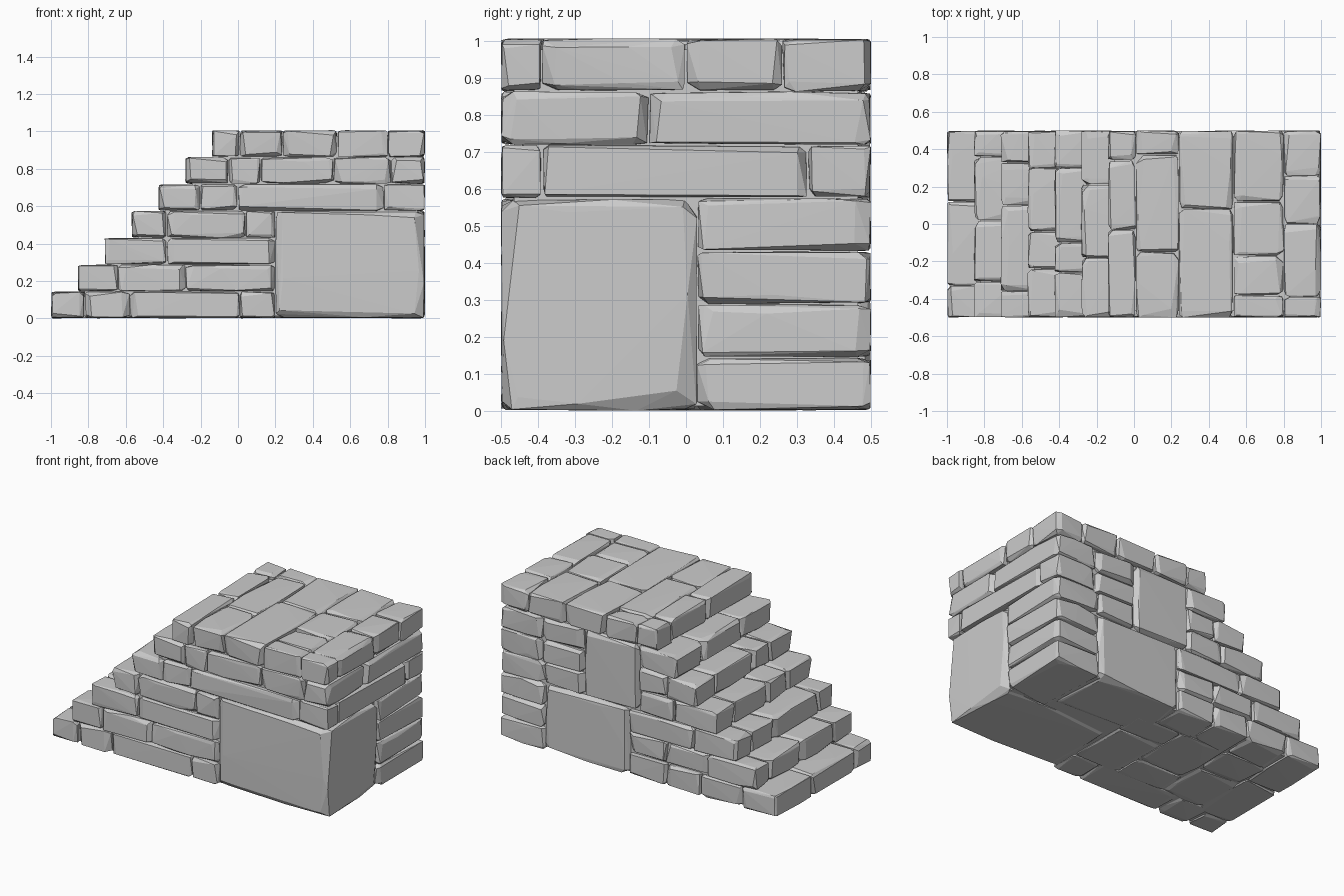
import bpy, bmesh, random
from itertools import product

if "Cube" in bpy.data.objects:
    bpy.data.objects.remove(bpy.data.objects["Cube"])

random.seed(11)
H = 1.006 / 7                       # course height
D = 1.0 / 7                         # tread depth
X0 = [-1 + D * 1.005 * i for i in range(7)]


def stone(bm, x, y, z, rough=1.0):
    """Chiselled block: hull of a box whose corners are cut unevenly."""
    box = (x, y, z)
    dim = [b - a for a, b in box]
    cut = [min(0.05, 0.2 * d) * rough for d in dim]
    part = bmesh.new()
    for n in range(3):
        u, v = [a for a in range(3) if a != n]
        for side in (0, 1):
            ends = list(product((0, 1), (0, 1)))
            # long stones get an extra irregular point along each long edge
            if dim[u] > 0.3:
                ends += [(random.uniform(.3, .7), 0), (random.uniform(.3, .7), 1)]
            if dim[v] > 0.3:
                ends += [(0, random.uniform(.3, .7)), (1, random.uniform(.3, .7))]
            for eu, ev in ends:
                p = [0, 0, 0]
                p[n] = box[n][side] + (1 - 2 * side) * random.uniform(0, 0.006)
                for a, e in ((u, eu), (v, ev)):
                    c = cut[a] * random.uniform(0.12, 0.95)
                    lo, hi = box[a]
                    p[a] = lo + c if e == 0 else hi - c if e == 1 else lo + e * dim[a]
                part.verts.new(p)
    bmesh.ops.convex_hull(part, input=part.verts[:])
    loose = [w for w in part.verts if not w.link_faces]
    bmesh.ops.delete(part, geom=loose, context='VERTS')
    me = bpy.data.meshes.new("tmp")
    part.to_mesh(me)
    part.free()
    bm.from_mesh(me)
    bpy.data.meshes.remove(me)


def finish(name, bm):
    bmesh.ops.recalc_face_normals(bm, faces=bm.faces[:])
    me = bpy.data.meshes.new(name)
    bm.to_mesh(me)
    bm.free()
    ob = bpy.data.objects.new(name, me)
    bpy.context.collection.objects.link(ob)


def spans(cuts):
    return list(zip(cuts, cuts[1:]))


# inner core, a plain staircase set back from the surface
bm = bmesh.new()
pts = [(0.96, 0.012)]
for i in range(7):
    a = X0[i] + 0.035
    pts += [(a, 0.012 if i == 0 else H * i - 0.03), (a, H * (i + 1) - 0.03)]
pts.append((0.96, H * 7 - 0.03))
pts[0], rest = pts[0], pts[1:]
face = bm.faces.new([bm.verts.new((px, -0.465, pz)) for px, pz in [pts[0]] + rest])
ext = bmesh.ops.extrude_face_region(bm, geom=[face])
for w in ext["geom"]:
    if isinstance(w, bmesh.types.BMVert):
        w.co.y = 0.465
finish("core", bm)

# y joints of the stones along each tread
treads = [[-.5, -.33, .12, .5], [-.5, -.31, .02, .36, .5], [-.5, -.36, .1, .33, .5],
          [-.5, -.24, -.04, .3, .5], [-.5, -.26, -.1, .3, .5], [-.5, -.18, .21, .5]]
bm = bmesh.new()
for i, cuts in enumerate(treads):
    for s in spans(cuts)[1:-1]:
        stone(bm, (X0[i], X0[i] + 0.25), s, (H * i, H * (i + 1)))
finish("step_stones", bm)

# x joints of the wall courses, left part then right part of each course
front = [([-.82, -.58, .01, .2], []), ([-.64, -.28, .2], []), ([-.38, .2], []),
         ([-.38, .04, .2], []), ([-.2, .0, .78, 1], []), ([-.05, .12, .51, .82, 1], [])]
back = [([-.75, -.45, -.2, .07], [.68, 1]), ([-.5, -.2, .07], [.68, 1]),
        ([-.4, .07], [.68, 1]), ([-.25, 0], [.4, .68, 1]),
        ([-.2, 0], [.4, .7, 1]), ([0], [.4, .7, 1])]
# depth reached by the stones at the right corners
right_front = [0, 0, 0, 0, -.39, -.1]
right_back = [.03, .03, .03, .03, .33, -.1]


def wall(name, rows, sign, corner):
    bm = bmesh.new()
    for i, (left, right) in enumerate(rows):
        for s in spans([X0[i]] + left) + spans(right):
            inner = 0.28 * sign
            if s[0] == X0[i]:
                inner = treads[i][1 if sign < 0 else -2]
            elif s[1] == 1:
                inner = corner[i]
            y = (-.5, inner) if sign < 0 else (inner, .5)
            stone(bm, s, y, (H * i, H * (i + 1)))
    finish(name, bm)


wall("front_wall_stones", front, -1, right_front)
wall("back_wall_stones", back, 1, right_back)

# middle stone of the right wall
bm = bmesh.new()
stone(bm, (.75, 1), (-.39, .33), (H * 4, H * 5))
finish("right_wall_stone", bm)

# large blocks
bm = bmesh.new()
stone(bm, (.2, 1), (-.5, .03), (0, .575), 1.2)
stone(bm, (.07, .68), (.1, .5), (0, H * 3), 1.1)
stone(bm, (0, .4), (.2, .5), (H * 3, H * 6))
finish("large_blocks", bm)

# top landing paving
top = [((X0[6], .01), [-.5, -.03, .34, .5]), ((.01, .24), [-.5, -.15, .37, .5]),
       ((.24, .53), [-.5, .08, .5]), ((.53, .8), [-.5, -.38, -.17, .12, .5]),
       ((.8, 1), [-.5, -.39, 0, .26, .5])]
bm = bmesh.new()
for xs, cuts in top:
    for s in spans(cuts):
        stone(bm, xs, s, (H * 6, H * 7))
finish("landing_stones", bm)

# underside paving
under = [((-.76, -.45), [-.3, .05, .29]), ((-.45, -.12), [-.3, -.1, .29]),
         ((-.12, .2), [-.3, .1, .29])]
bm = bmesh.new()
for xs, cuts in under:
    for s in spans(cuts):
        stone(bm, xs, s, (0, .1))
finish("underside_stones", bm)
